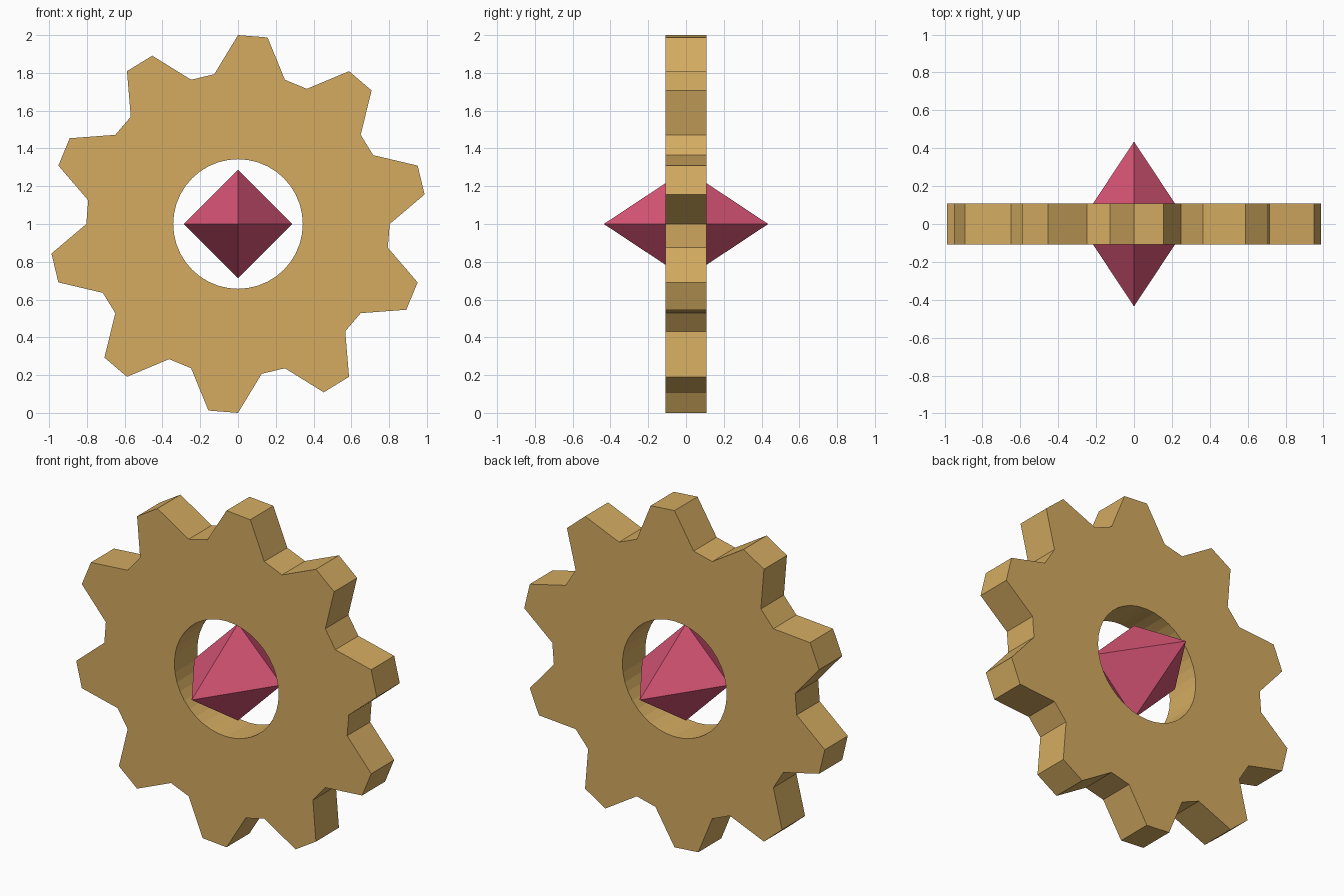
import bpy
import bmesh
from math import sin, cos, radians
from mathutils import Vector

if "Cube" in bpy.data.objects:
    bpy.data.objects.remove(bpy.data.objects["Cube"])

TEETH = 10
STEPS = TEETH * 4
HALF_DEPTH = 0.108
HOLE_RADIUS = 0.343


def make_material(name, colour):
    mat = bpy.data.materials.new(name)
    mat.use_nodes = True
    mat.diffuse_color = colour
    mat.node_tree.nodes["Principled BSDF"].inputs["Base Color"].default_value = colour
    return mat


def make_object(name, bm, mat):
    bmesh.ops.recalc_face_normals(bm, faces=bm.faces)
    mesh = bpy.data.meshes.new(name)
    bm.to_mesh(mesh)
    bm.free()
    mesh.materials.append(mat)
    obj = bpy.data.objects.new(name, mesh)
    obj.location.z = 1
    bpy.context.collection.objects.link(obj)
    return obj


gold = make_material("warm gold", (0.66, 0.41, 0.12, 1))
pink = make_material("rose pink", (0.68, 0.09, 0.18, 1))

# Gear wheel: toothed rim and round hole joined as a ring, then given depth
bm = bmesh.new()


def ring(radii):
    verts = []
    for i in range(STEPS):
        angle = radians(i * 360 / STEPS)
        r = radii[i % len(radii)]
        verts.append(bm.verts.new((r * sin(angle), -HALF_DEPTH, r * cos(angle))))
    return verts


rim = ring([1, 1, 0.803, 0.803])
hole = ring([HOLE_RADIUS])
for i in range(STEPS):
    j = (i + 1) % STEPS
    bm.faces.new((rim[i], rim[j], hole[j], hole[i]))
extruded = bmesh.ops.extrude_face_region(bm, geom=bm.faces[:], use_keep_orig=True)
back = [e for e in extruded["geom"] if isinstance(e, bmesh.types.BMVert)]
bmesh.ops.translate(bm, verts=back, vec=(0, 2 * HALF_DEPTH, 0))
make_object("gear_wheel", bm, gold)

# Gem: eight-sided crystal, stretched from front to back
bm = bmesh.new()
for axis in (Vector((0.288, 0, 0)), Vector((0, 0.435, 0)), Vector((0, 0, 0.288))):
    bm.verts.new(axis)
    bm.verts.new(-axis)
bmesh.ops.convex_hull(bm, input=bm.verts[:])
make_object("centre_gem", bm, pink)
